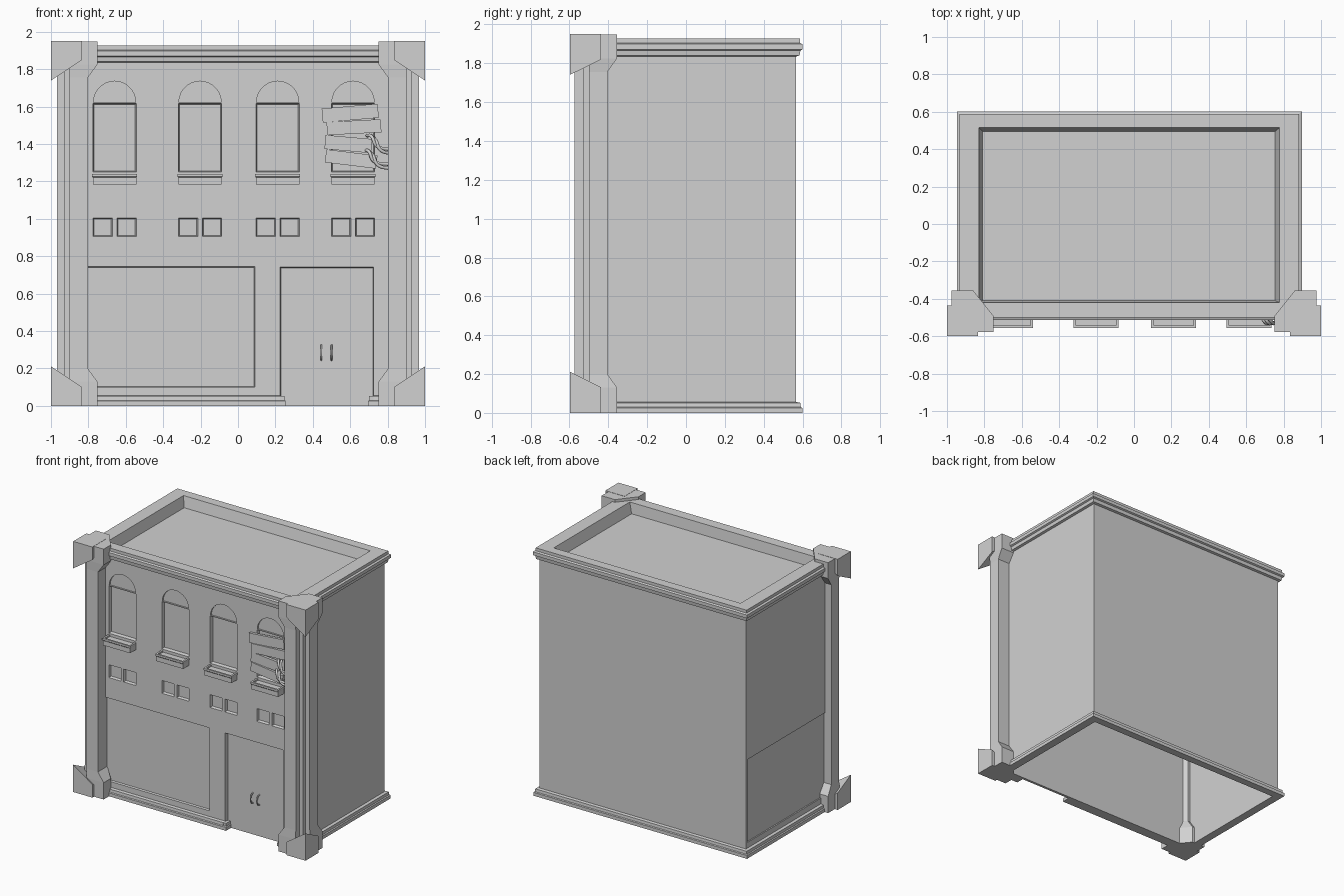
import bpy, bmesh, math
from mathutils import Vector

if "Cube" in bpy.data.objects:
    bpy.data.objects.remove(bpy.data.objects["Cube"])

GREY = (0.64, 0.64, 0.64, 1)
grey = bpy.data.materials.new("plain_grey")
grey.use_nodes = True
grey.diffuse_color = GREY
grey.node_tree.nodes["Principled BSDF"].inputs["Base Color"].default_value = GREY

WALL = -0.48  # front wall plane


def loft(name, rings):
    """Solid skinned through rings of equal point count."""
    bm = bmesh.new()
    loops = [[bm.verts.new(p) for p in ring] for ring in rings]
    n = len(loops[0])
    for a, b in zip(loops, loops[1:]):
        for i in range(n):
            j = (i + 1) % n
            bm.faces.new((a[i], a[j], b[j], b[i]))
    bm.faces.new(loops[0][::-1])
    bm.faces.new(loops[-1])
    bmesh.ops.recalc_face_normals(bm, faces=bm.faces)
    mesh = bpy.data.meshes.new(name)
    bm.to_mesh(mesh)
    bm.free()
    mesh.materials.append(grey)
    obj = bpy.data.objects.new(name, mesh)
    bpy.context.collection.objects.link(obj)
    return obj


def plan(x0, x1, y0, y1, z):
    return [(x0, y0, z), (x1, y0, z), (x1, y1, z), (x0, y1, z)]


def box(name, x0, x1, y0, y1, z0, z1):
    return loft(name, [plan(x0, x1, y0, y1, z0), plan(x0, x1, y0, y1, z1)])


def tube(name, points, radius):
    curve = bpy.data.curves.new(name, "CURVE")
    curve.dimensions = "3D"
    curve.bevel_depth = radius
    curve.bevel_resolution = 2
    curve.use_fill_caps = True
    curve.resolution_u = 6
    spline = curve.splines.new("BEZIER")
    spline.bezier_points.add(len(points) - 1)
    for bp, co in zip(spline.bezier_points, points):
        bp.co = co
        bp.handle_left_type = bp.handle_right_type = "AUTO"
    curve.materials.append(grey)
    obj = bpy.data.objects.new(name, curve)
    bpy.context.collection.objects.link(obj)
    return obj


# Building body with base moulding and cornice: (height, projection)
profile = [(0, .032), (.026, .032), (.03, .024), (.052, .022), (.056, 0),
           (1.835, 0), (1.84, .018), (1.866, .022), (1.872, .034), (1.898, .034),
           (1.904, .02), (1.927, .02)]
body = loft("building_body", [plan(-.913 - o, .863 + o, WALL - o, .567 + o, z)
                              for z, o in profile])


def cut(cutter):
    mod = body.modifiers.new("cut", "BOOLEAN")
    mod.operation = "DIFFERENCE"
    mod.solver = "EXACT"
    mod.object = cutter
    bpy.context.view_layer.objects.active = body
    bpy.ops.object.modifier_apply(modifier=mod.name)
    bpy.data.objects.remove(cutter)


def recess(x0, x1, z0, z1, depth, slope=.006):
    """Sunken rectangular opening in the front wall."""
    def ring(y, s):
        return [(x0 + s, y, z0 + s), (x1 - s, y, z0 + s),
                (x1 - s, y, z1 - s), (x0 + s, y, z1 - s)]
    cut(loft("recess_cutter", [ring(-.7, 0), ring(WALL, 0), ring(WALL + depth, slope)]))


def arch_recess(cx, z, r, depth):
    steps = [math.pi * i / 14 for i in range(15)]
    cut(loft("arch_cutter", [[(cx + r * math.cos(a), y, z + r * math.sin(a)) for a in steps]
                             for y in (-.7, WALL + depth)]))


# Hollow interior open at the bottom, and the sunken roof
cut(box("room_cutter", -.88, .83, -.43, .54, -.2, 1.79))
cut(loft("roof_cutter", [plan(-.81, .755, -.41, .495, 1.845),
                         plan(-.83, .778, -.42, .515, 1.927),
                         plan(-.83, .778, -.42, .515, 2.1)]))

# Shop window, door opening and side panel
recess(-.83, .09, .1, .745, .015, .004)
recess(.225, .725, -.1, .742, .03, .004)
cut(box("side_panel_cutter", -1.2, -.903, -.44, .55, .1, .745))

# Upper windows with arches and ledges, and the small paired windows
for i, cx in enumerate((-.66, -.203, .212, .615)):
    recess(cx - .116, cx + .116, 1.25, 1.618, .025)
    arch_recess(cx, 1.623, .113, .012)
    for side in (-1, 1):
        c = cx + side * .064
        recess(c - .052, c + .052, .905, 1.005, .02)
    a, b = cx - .116, cx + .116
    loft("window_ledge_%d" % (i + 1), [
        plan(a, b, -.55, -.46, 1.183), plan(a, b, -.55, -.46, 1.22),
        plan(a - .004, b + .004, -.556, -.46, 1.226),
        plan(a - .004, b + .004, -.556, -.46, 1.24),
        plan(a + .01, b - .01, -.542, -.47, 1.24),
        plan(a + .01, b - .01, -.542, -.47, 1.228)])

# Door handles and moulding returns beside the door
for name, x in (("left", .5), ("right", .445)):
    tube("door_handle_" + name, [(x, -.45, .325), (x, -.475, .31),
                                 (x, -.475, .26), (x, -.45, .245)], .005)
for name, a, b in (("right", .215, .255), ("left", .695, .735)):
    loft("door_moulding_" + name, [plan(a, b, WALL - .032, -.44, 0),
                                   plan(a, b, WALL - .032, -.44, .026),
                                   plan(a + .006, b - .006, WALL - .022, -.44, .03),
                                   plan(a + .006, b - .006, WALL - .022, -.44, .053)])

# Corner pilasters: stepped shaft flaring out at foot and head
shaft = [(.967, -.405), (.967, -.5), (.93, -.5), (.93, -.53), (.9, -.53),
         (.9, -.575), (.803, -.575), (.803, -.46), (.858, -.405)]
flare = [(.975, -.355), (.975, -.5), (.93, -.5), (.93, -.53), (.9, -.53),
         (.9, -.578), (.752, -.578), (.752, -.49), (.86, -.355)]
levels = [(0, flare), (.13, flare), (.2, shaft), (1.755, shaft), (1.825, flare), (1.948, flare)]


def block_ring(s, z, slope_x=0, slope_y=0):
    """Square ring of a corner block, tilted away from the outer corner."""
    return [(s * 1.0, -.598, z), (s * .835, -.598, z + slope_x),
            (s * .835, -.437, z + slope_x + slope_y), (s * 1.0, -.437, z + slope_y)]


for name, s in (("left", 1), ("right", -1)):
    loft("pilaster_" + name, [[(s * x, y, z) for x, y in ring] for z, ring in levels])
    loft("pilaster_head_" + name, [block_ring(s, 1.74, .11, .08), block_ring(s, 1.95)])
    loft("pilaster_foot_" + name, [block_ring(s, 0), block_ring(s, .212, -.11, -.08)])

# Planks nailed across the last window: centre, length, height, tilt
planks = [(.6, 1.565, .3, .075, 5), (.615, 1.487, .295, .075, -3),
          (.59, 1.4, .25, .075, -5), (.605, 1.32, .275, .07, -7)]
planks[1] = (.62, 1.49, .29, .07, 3)
for i, (cx, cz, length, height, tilt) in enumerate(planks):
    h, v = length / 2, height / 2
    plank = box("plank_%d" % (i + 1), -h, h, -.011, .011, -v, v)
    plank.location = (cx, -.495 - .006 * (i % 2), cz)
    plank.rotation_euler = (0, -math.radians(tilt), 0)

# Bent pipes between the planks and the pilaster
for i, (x, z) in enumerate(((.69, 1.44), (.675, 1.36))):
    for k in range(2):
        d = .022 * k
        tube("bent_pipe_%d_%d" % (i + 1, k + 1),
             [(x + d, -.48, z + .005), (x + .025 + d, -.525, z - d),
              (x + .05 + d, -.53, z - .05 - d), (.815, -.51, z - .07 - d)], .009)
